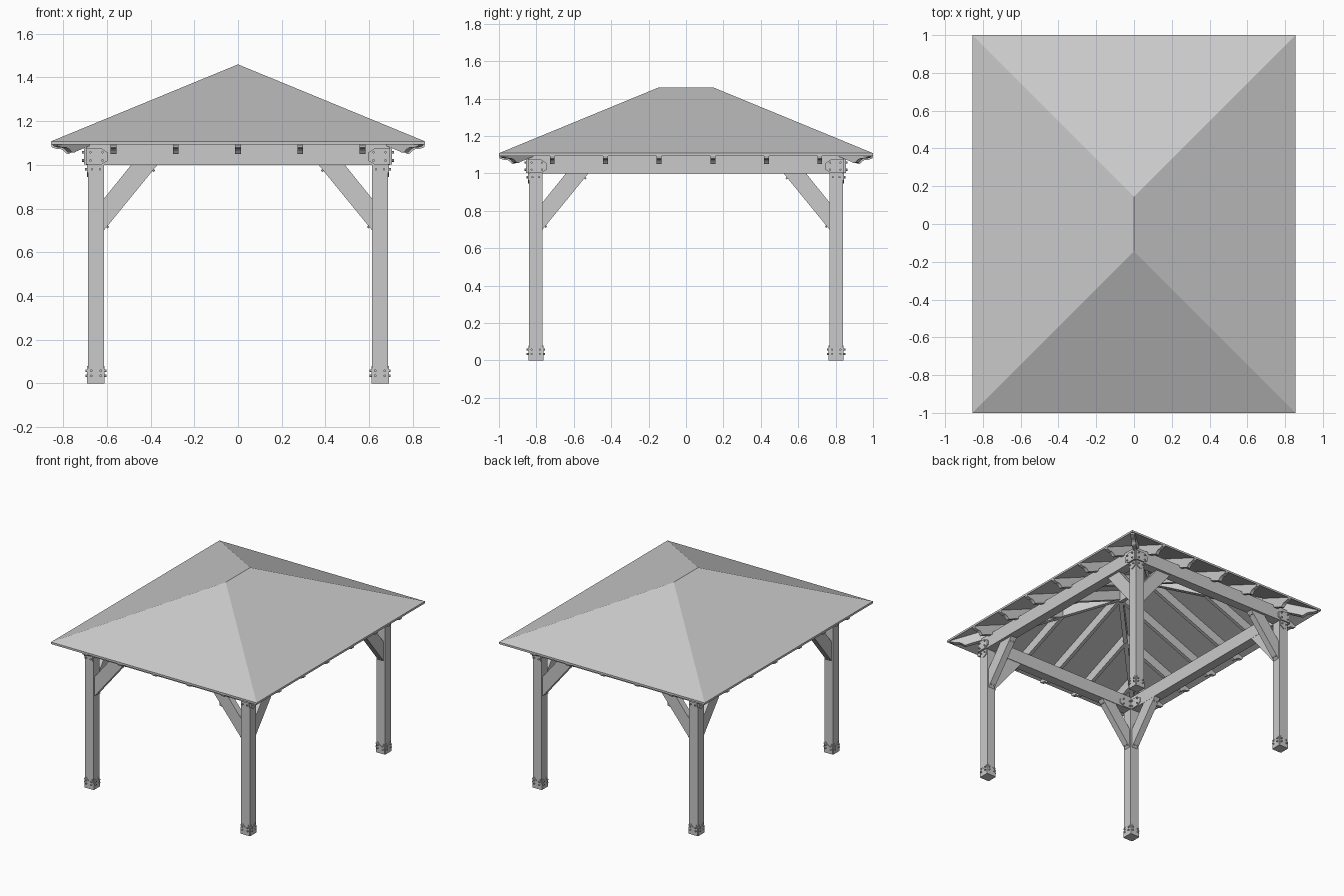
import bpy, bmesh
from mathutils import Vector

cube = bpy.data.objects.get("Cube")
if cube:
    bpy.data.objects.remove(cube, do_unlink=True)

mat = bpy.data.materials.new("timber_grey")
mat.use_nodes = True
GREY = (0.59, 0.59, 0.59, 1)
mat.diffuse_color = GREY
mat.node_tree.nodes["Principled BSDF"].inputs["Base Color"].default_value = GREY

UP = Vector((0, 0, 1))
SIDES = (-1, 1)
CORNERS = [(sx, sy) for sx in SIDES for sy in SIDES]

# Overall layout
EX, EY = 0.855, 1.0            # eave half sizes
RIDGE_Y, RIDGE_Z = 0.145, 1.46
EAVE_Z, SLAB = 1.108, 0.015
SLOPE = (RIDGE_Z - EAVE_Z) / EX
PX, PY, PH = 0.65, 0.803, 0.036  # post centre and half width
BX, BY, BT = 0.695, 0.845, 0.07  # beam outer faces and thickness
BEAM_LOW, BEAM_TOP = 1.0, 1.1


def finish(name, bm):
    bmesh.ops.recalc_face_normals(bm, faces=bm.faces)
    me = bpy.data.meshes.new(name)
    bm.to_mesh(me)
    bm.free()
    me.materials.append(mat)
    ob = bpy.data.objects.new(name, me)
    bpy.context.scene.collection.objects.link(ob)
    return ob


def prism(bm, pts, offset):
    """Closed solid: a flat outline swept along an offset."""
    a = [bm.verts.new(p) for p in pts]
    b = [bm.verts.new(Vector(p) + offset) for p in pts]
    bm.faces.new(a)
    bm.faces.new(b[::-1])
    for i in range(len(a)):
        j = (i + 1) % len(a)
        bm.faces.new((a[i], b[i], b[j], a[j]))


def box(bm, x0, x1, y0, y1, z0, z1):
    prism(bm, [(x0, y0, z0), (x1, y0, z0), (x1, y1, z0), (x0, y1, z0)], UP * (z1 - z0))


def bolt(bm, pos, n, r=0.006, length=0.012):
    rot = n.to_track_quat('Z', 'Y').to_matrix().to_4x4()
    rot.translation = pos + n * length / 2
    bmesh.ops.create_cone(bm, cap_ends=True, segments=6, radius1=r, radius2=r,
                          depth=length, matrix=rot)


def plate(bm, origin, u, n, outline, bolts, t=0.006):
    """Thin steel plate standing on a vertical face, with bolt heads."""
    at = lambda p: origin + u * p[0] + UP * p[1]
    prism(bm, [at(p) for p in outline], n * t)
    for p in bolts:
        bolt(bm, at(p) + n * t, n, length=0.009)


# Hipped roof slab
bm = bmesh.new()
layers = []
for drop in (0, SLAB):
    eave = [bm.verts.new((sx * EX, sy * EY, EAVE_Z - drop))
            for sx, sy in ((-1, -1), (1, -1), (1, 1), (-1, 1))]
    ridge = [bm.verts.new((0, s * RIDGE_Y, RIDGE_Z - drop)) for s in SIDES]
    a, b, c, d = eave
    f, k = ridge
    for face in ((a, b, f), (b, c, k, f), (c, d, k), (d, a, f, k)):
        bm.faces.new(face)
    layers.append(eave)
for i in range(4):
    j = (i + 1) % 4
    bm.faces.new((layers[0][i], layers[0][j], layers[1][j], layers[1][i]))
finish("roof", bm)

# Rafters with scalloped tails: distance from eave, height
TAIL = [(0, 1.092), (0.003, 1.08), (0.025, 1.073), (0.045, 1.072),
        (0.058, 1.064), (0.068, 1.052), (0.078, 1.049), (0.09, 1.056)]
DEPTH = 0.075


def rafter(bm, top, eave, run, width, inset=0.0):
    top, eave = Vector(top), Vector(eave)
    along = (top - eave) / run
    side = along.cross(UP).normalized() * width
    rise = SLOPE * run
    prof = [(e + inset, z + SLOPE * inset) for e, z in TAIL]
    prof += [(run, 1.092 + rise - DEPTH), (run, 1.092 + rise)]
    prism(bm, [eave + along * e + UP * z - side / 2 for e, z in prof], side)


bm = bmesh.new()
STEP = 0.285
for s in SIDES:
    for i in range(3):
        for t in SIDES:
            y = t * (RIDGE_Y + i * STEP)
            rafter(bm, (s * i * STEP, y, 0), (s * EX, y, 0), EX - i * STEP, 0.026)
    for i in range(-2, 3):
        inner = abs(i) * STEP
        rafter(bm, (i * STEP, s * (RIDGE_Y + inner), 0), (i * STEP, s * EY, 0),
               EX - inner, 0.026)
finish("rafters", bm)

bm = bmesh.new()
for sx, sy in CORNERS:
    rafter(bm, (0, sy * RIDGE_Y, 0), (sx * EX, sy * EY, 0), EX, 0.03, 0.016)
finish("hip_rafters", bm)

bm = bmesh.new()
box(bm, -0.014, 0.014, -RIDGE_Y, RIDGE_Y, RIDGE_Z - 0.11, RIDGE_Z - SLAB)
finish("ridge_board", bm)

# Perimeter beams
bm = bmesh.new()
for s in SIDES:
    y0, y1 = sorted((s * BY, s * (BY - BT)))
    box(bm, -BX, BX, y0, y1, BEAM_LOW, BEAM_TOP)
    x0, x1 = sorted((s * BX, s * (BX - BT)))
    box(bm, x0, x1, BT - BY, BY - BT, BEAM_LOW, BEAM_TOP)
finish("beams", bm)

# Posts
bm = bmesh.new()
for sx, sy in CORNERS:
    x, y = sx * PX, sy * PY
    box(bm, x - PH, x + PH, y - PH, y + PH, 0, BEAM_LOW)
finish("posts", bm)

# Knee braces: reach from post face, height
BRACE = [(0, 0.70), (0, 0.845), (0.125, BEAM_LOW), (0.245, BEAM_LOW)]
braces, brace_bolts = bmesh.new(), bmesh.new()
for sx, sy in CORNERS:
    post = Vector((sx * PX, sy * PY, 0))
    for inward, side in ((Vector((-sx, 0, 0)), Vector((0, sy, 0))),
                         (Vector((0, -sy, 0)), Vector((sx, 0, 0)))):
        foot = post + inward * PH
        prism(braces, [foot + inward * e + UP * z - side * 0.024 for e, z in BRACE],
              side * 0.048)
        lo = foot + inward * BRACE[0][0] + UP * BRACE[0][1]
        hi = foot + inward * BRACE[3][0] + UP * BRACE[3][1]
        n = (inward * 0.3 - UP * 0.245).normalized()
        for f in (0.06, 0.92):
            for t in SIDES:
                bolt(brace_bolts, lo.lerp(hi, f) + side * t * 0.012, n, 0.005, 0.008)
finish("braces", braces)
finish("brace_bolts", brace_bolts)

# Steel hardware: post shoes, post head plates and beam corner plates
SHOE = [(-0.036, 0), (0.036, 0), (0.036, 0.05), (0.024, 0.08),
        (0, 0.055), (-0.024, 0.08), (-0.036, 0.05)]
HEAD = [(-0.032, 1.0), (-0.032, 0.965), (0, 0.945), (0.032, 0.965), (0.032, 1.0)]
TIE = [(0, 1.002), (0.07, 1.002), (0.1, 1.02), (0.1, 1.055), (0.07, 1.075), (0, 1.075)]
TIE_BOLTS = [(0.02, 1.02), (0.02, 1.058), (0.075, 1.02), (0.075, 1.058)]
shoes, heads, ties = bmesh.new(), bmesh.new(), bmesh.new()
for sx, sy in CORNERS:
    post = Vector((sx * PX, sy * PY, 0))
    ox, oy = Vector((sx, 0, 0)), Vector((0, sy, 0))
    for n, u in ((ox, oy), (-ox, oy), (oy, ox), (-oy, ox)):
        plate(shoes, post + n * PH, u, n, SHOE,
              [(-0.022, 0.035), (0.022, 0.035), (-0.022, 0.058), (0.022, 0.058)], 0.004)
    for n, u in ((ox, oy), (oy, ox)):
        plate(heads, post + n * PH, u, n, HEAD, [(-0.018, 0.98), (0.018, 0.98)])
    corner = ox * BX + oy * BY
    inner = ox * (BX - BT) + oy * (BY - BT)
    for n, u in ((ox, oy), (oy, ox)):
        plate(ties, corner, -u, n, TIE, TIE_BOLTS, 0.01)
        plate(ties, inner, -u, -n, TIE, TIE_BOLTS)
finish("post_shoes", shoes)
finish("post_head_plates", heads)
finish("beam_corner_plates", ties)
